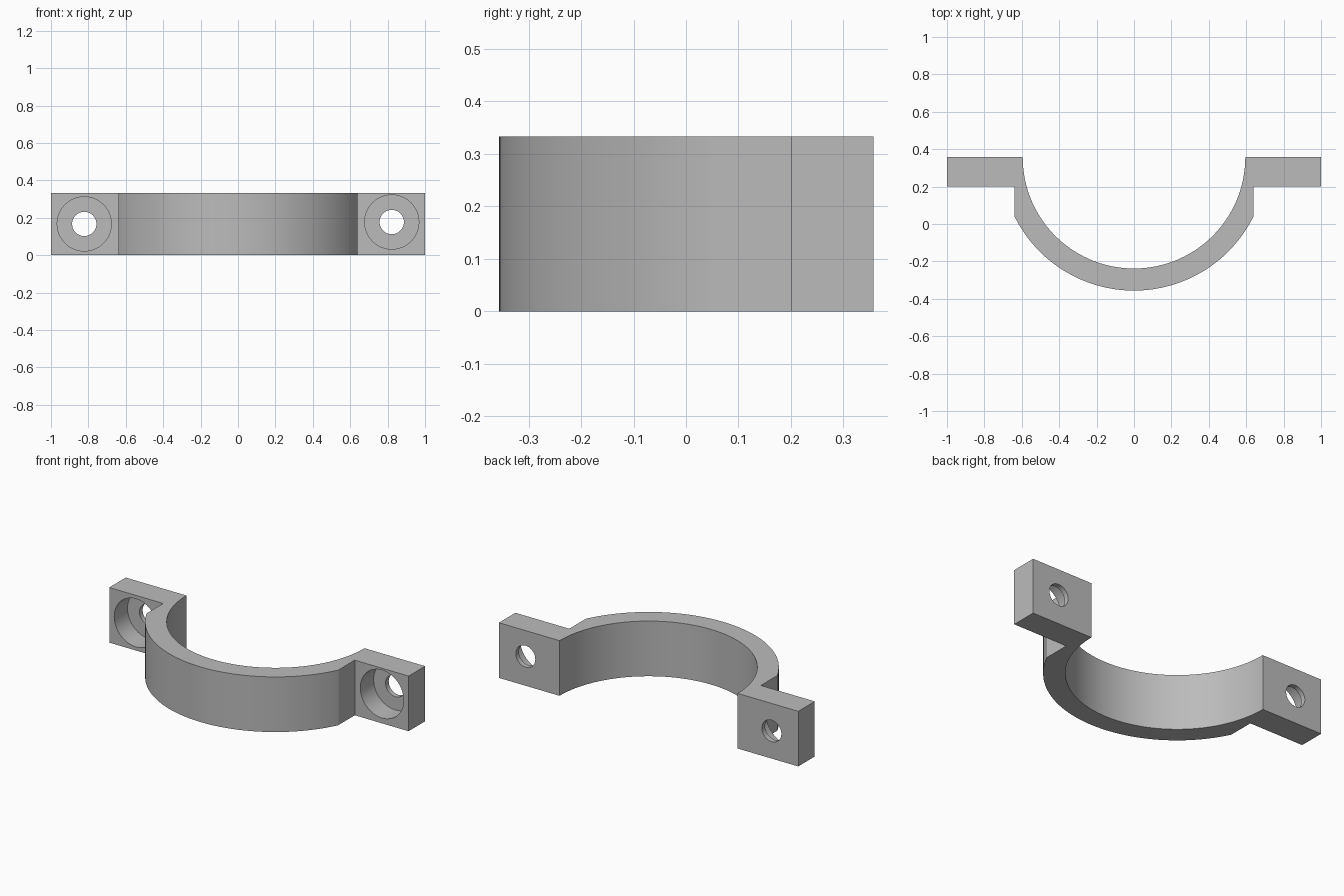
import bpy
import bmesh
from math import pi, sin, cos, asin
from mathutils import Matrix, Vector

old = bpy.data.objects.get("Cube")
if old:
    bpy.data.objects.remove(old, do_unlink=True)

HEIGHT, BACK, FLANGE_FRONT = 0.333, 0.357, 0.2
R_IN, R_OUT, WALL_X = 0.595, 0.713, 0.64

steel = bpy.data.materials.new("grey_metal")
steel.use_nodes = True
steel.diffuse_color = (0.5, 0.5, 0.5, 1)
steel.node_tree.nodes["Principled BSDF"].inputs["Base Color"].default_value = (0.5, 0.5, 0.5, 1)


def make_object(name, bm):
    bmesh.ops.recalc_face_normals(bm, faces=bm.faces)
    mesh = bpy.data.meshes.new(name)
    bm.to_mesh(mesh)
    bm.free()
    mesh.materials.append(steel)
    obj = bpy.data.objects.new(name, mesh)
    bpy.context.collection.objects.link(obj)
    return obj


def arc(radius, start, end, steps):
    """Points on an arc about the clamp axis, measured from the front."""
    angles = [start + (end - start) * i / steps for i in range(steps + 1)]
    return [(radius * sin(a), BACK - radius * cos(a)) for a in angles]


# Half-ring clamp with its two flanges, one extruded outline
limit = asin(WALL_X / R_OUT)
outline = arc(R_OUT, -limit, limit, 64)
outline += [(WALL_X, FLANGE_FRONT), (1, FLANGE_FRONT), (1, BACK)]
outline += arc(R_IN, pi / 2, -pi / 2, 80)
outline += [(-1, BACK), (-1, FLANGE_FRONT), (-WALL_X, FLANGE_FRONT)]
bm = bmesh.new()
base = bm.faces.new([bm.verts.new((x, y, 0)) for x, y in outline])
top = bmesh.ops.extrude_face_region(bm, geom=[base])
bmesh.ops.translate(bm, vec=Vector((0, 0, HEIGHT)),
                    verts=[v for v in top["geom"] if isinstance(v, bmesh.types.BMVert)])
clamp = make_object("half_clamp", bm)


def drill(x, z, radius, y0, y1):
    """Cut a round hole along y."""
    bm = bmesh.new()
    place = Matrix.Translation((x, (y0 + y1) / 2, z)) @ Matrix.Rotation(pi / 2, 4, "X")
    bmesh.ops.create_cone(bm, cap_ends=True, segments=48, radius1=radius,
                          radius2=radius, depth=y1 - y0, matrix=place)
    cutter = make_object("hole_cutter", bm)
    cutter.hide_render = True
    mod = clamp.modifiers.new("hole", "BOOLEAN")
    mod.object, mod.operation, mod.solver = cutter, "DIFFERENCE", "EXACT"
    bpy.ops.object.select_all(action="DESELECT")
    bpy.context.view_layer.objects.active = clamp
    clamp.select_set(True)
    bpy.ops.object.modifier_apply(modifier=mod.name)
    bpy.data.objects.remove(cutter, do_unlink=True)


# Counterbored bolt holes in both flanges
for x, z in ((-0.822, 0.167), (0.822, 0.177)):
    drill(x, z, 0.145, FLANGE_FRONT - 0.1, FLANGE_FRONT + 0.127)
    drill(x, z, 0.065, FLANGE_FRONT, BACK + 0.1)

bpy.ops.object.shade_smooth_by_angle(angle=0.4)
